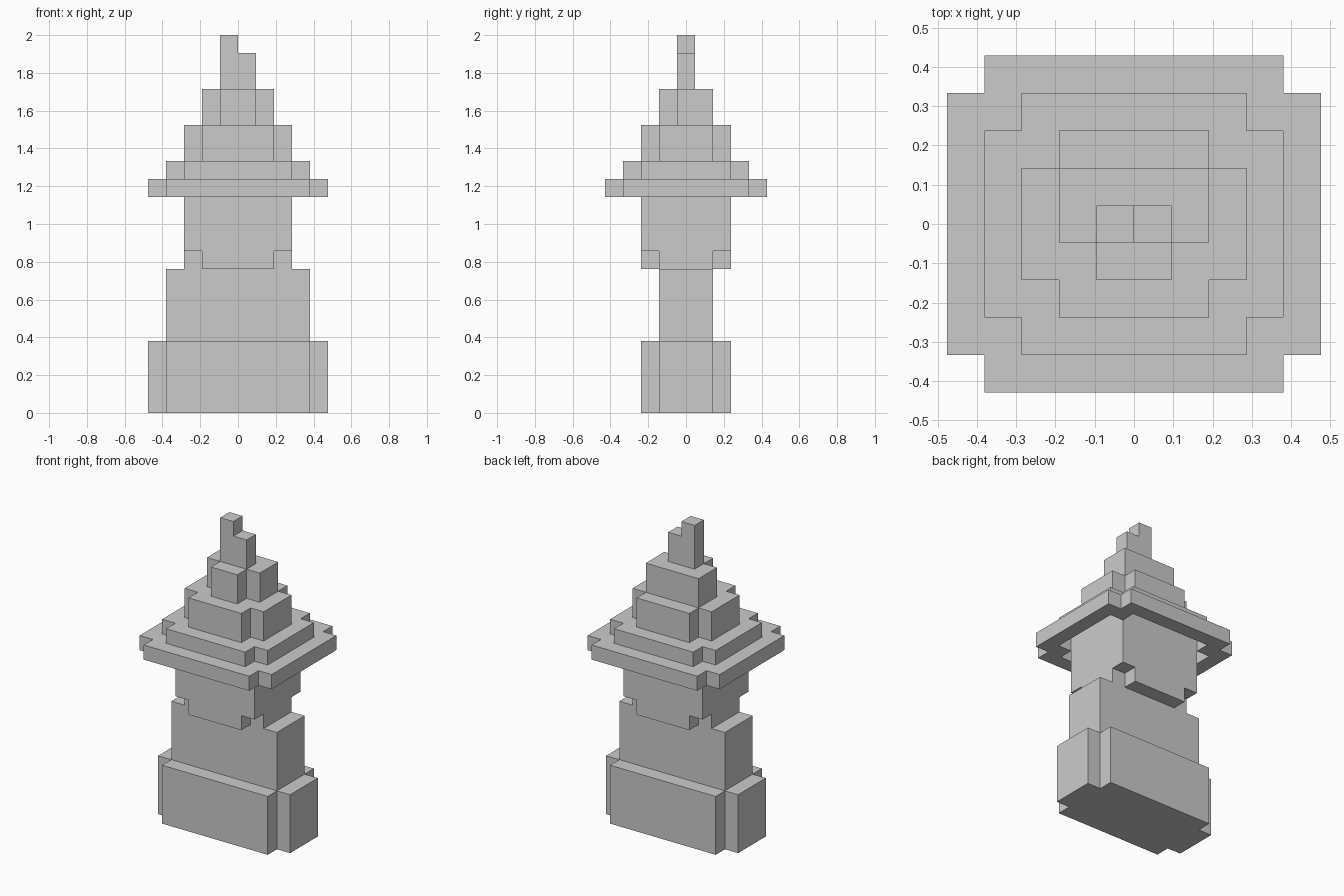
import bpy
import bmesh

if "Cube" in bpy.data.objects:
    bpy.data.objects.remove(bpy.data.objects["Cube"])

U = 2 / 21  # one block of the model


def rect(x0, x1, y0, y1):
    return [(x1, y0), (x1, y1), (x0, y1), (x0, y0)]


def notched(a, b):
    """Rectangle of half sizes a, b with a one-block notch at every corner."""
    q = [(a, b - 1), (a - 1, b - 1), (a - 1, b)]
    pts = q + [(-x, y) for x, y in reversed(q)]
    return pts + [(-x, -y) for x, y in pts]


def slab(name, outline, z0, z1, hole=None):
    """Extrude a plan outline between two heights, optionally with a matching hole."""
    bm = bmesh.new()

    def loop(pts, z):
        return [bm.verts.new((x * U, y * U, z * U)) for x, y in pts]

    def band(a, b):
        n = len(a)
        for i in range(n):
            j = (i + 1) % n
            bm.faces.new((a[i], a[j], b[j], b[i]))

    low, high = loop(outline, z0), loop(outline, z1)
    band(low, high)
    if hole:
        hole_low, hole_high = loop(hole, z0), loop(hole, z1)
        band(high, hole_high)
        band(hole_high, hole_low)
        band(hole_low, low)
    else:
        bm.faces.new(high)
        bm.faces.new(low[::-1])
    bmesh.ops.recalc_face_normals(bm, faces=bm.faces)
    mesh = bpy.data.meshes.new(name)
    bm.to_mesh(mesh)
    bm.free()
    obj = bpy.data.objects.new(name, mesh)
    bpy.context.collection.objects.link(obj)
    return obj


# Base and tower body
slab("plinth", notched(5, 2.5), 0, 4)
slab("lower_body", rect(-4, 4, -1.5, 1.5), 4, 8)
slab("waist", notched(3, 2.5), 8, 9)
slab("upper_body", rect(-3, 3, -2.5, 2.5), 9, 13)

# Stepped roof: the eaves are an open ring around the body
slab("eaves", notched(5, 4.5), 12, 13, hole=notched(4, 3.5))
slab("roof_lower_tier", notched(4, 3.5), 13, 14)
slab("roof_middle_tier", notched(3, 2.5), 14, 16)

# Upper tier is notched at its two front corners only
upper = [(-1, -1.5), (1, -1.5), (1, -0.5), (2, -0.5),
         (2, 1.5), (-2, 1.5), (-2, -0.5), (-1, -0.5)]
slab("roof_upper_tier", upper, 16, 18)

# Spire with an off-centre tip
slab("spire", rect(-1, 1, -0.5, 0.5), 18, 20)
slab("spire_tip", rect(-1, 0, -0.5, 0.5), 20, 21)
